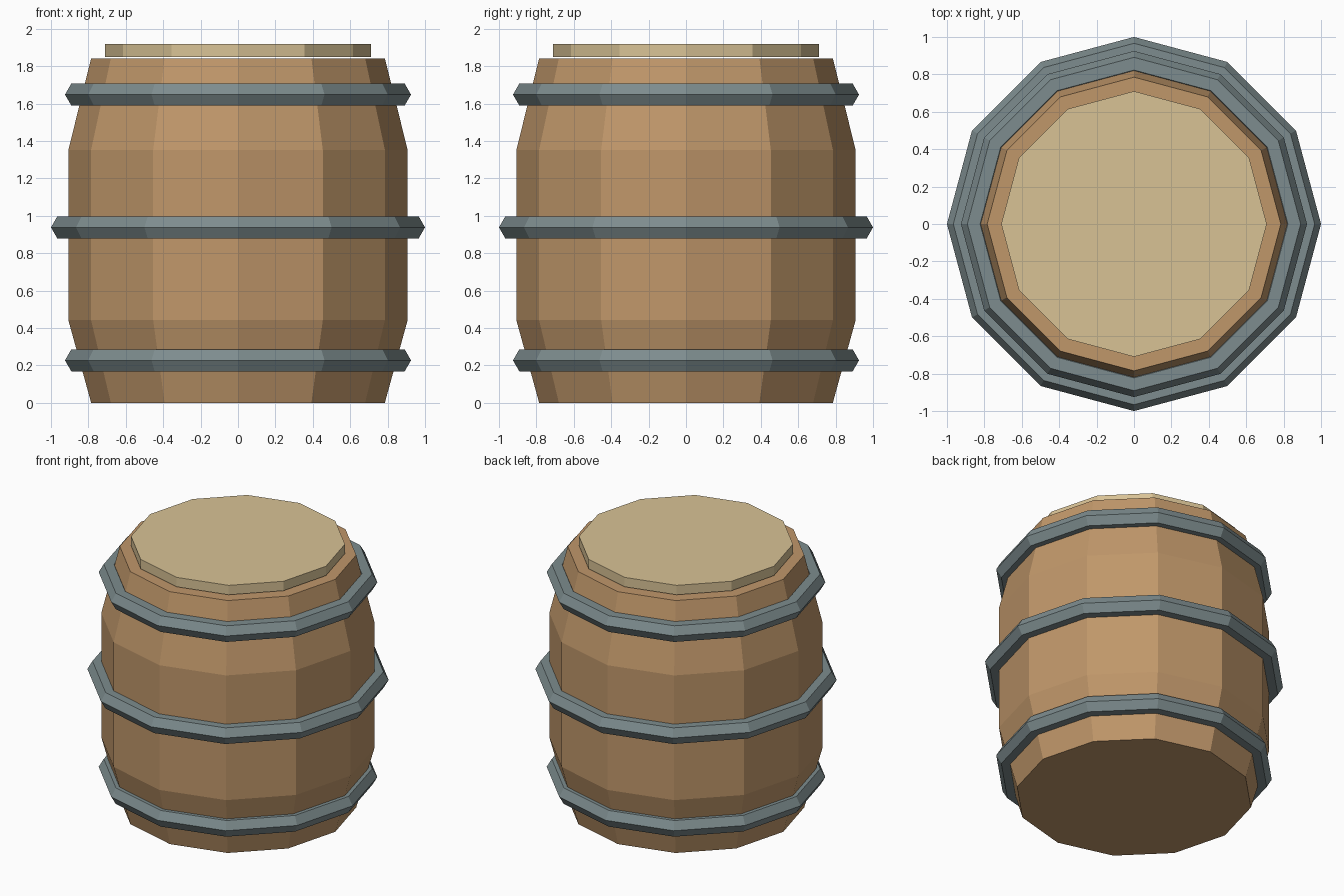
import bpy, bmesh, math

if "Cube" in bpy.data.objects:
    bpy.data.objects.remove(bpy.data.objects["Cube"])

SIDES = 12


def material(name, rgb):
    # sRGB 0-255 to linear
    lin = [((c / 255 + 0.055) / 1.055) ** 2.4 for c in rgb]
    m = bpy.data.materials.new(name)
    m.diffuse_color = (*lin, 1)
    m.use_nodes = True
    m.node_tree.nodes["Principled BSDF"].inputs["Base Color"].default_value = m.diffuse_color
    return m


def lathe(name, profile, mat, closed=False):
    """Turn an (r, z) profile around z; open profiles get flat caps."""
    bm = bmesh.new()
    rings = []
    for r, z in profile:
        rings.append([bm.verts.new((r * math.cos(i * math.tau / SIDES),
                                    r * math.sin(i * math.tau / SIDES), z))
                      for i in range(SIDES)])
    pairs = list(zip(rings, rings[1:]))
    if closed:
        pairs.append((rings[-1], rings[0]))
    else:
        bm.faces.new(rings[0][::-1])
        bm.faces.new(rings[-1])
    for a, b in pairs:
        for i in range(SIDES):
            j = (i + 1) % SIDES
            bm.faces.new((a[i], a[j], b[j], b[i]))
    bmesh.ops.recalc_face_normals(bm, faces=bm.faces)
    me = bpy.data.meshes.new(name)
    bm.to_mesh(me)
    bm.free()
    me.materials.append(mat)
    ob = bpy.data.objects.new(name, me)
    bpy.context.collection.objects.link(ob)
    return ob


wood = material("barrel_wood", (192, 151, 106))
pale = material("pale_lid_wood", (216, 194, 149))
iron = material("grey_iron", (125, 140, 142))

# Bulging barrel body
lathe("barrel_body", [(0.785, 0), (0.907, 0.442), (0.907, 1.352), (0.785, 1.842)], wood)

# Lid resting on the top
lathe("lid", [(0.71, 1.849), (0.71, 1.918)], pale)

# Hoops with hexagonal cross-section
T = 0.068
for name, R, z in (("bottom_hoop", 0.857, 0.227),
                   ("middle_hoop", 0.932, 0.938),
                   ("top_hoop", 0.857, 1.648)):
    section = [(R + T * math.cos(k * math.pi / 3), z + T * math.sin(k * math.pi / 3))
               for k in range(6)]
    lathe(name, section, iron, closed=True)
